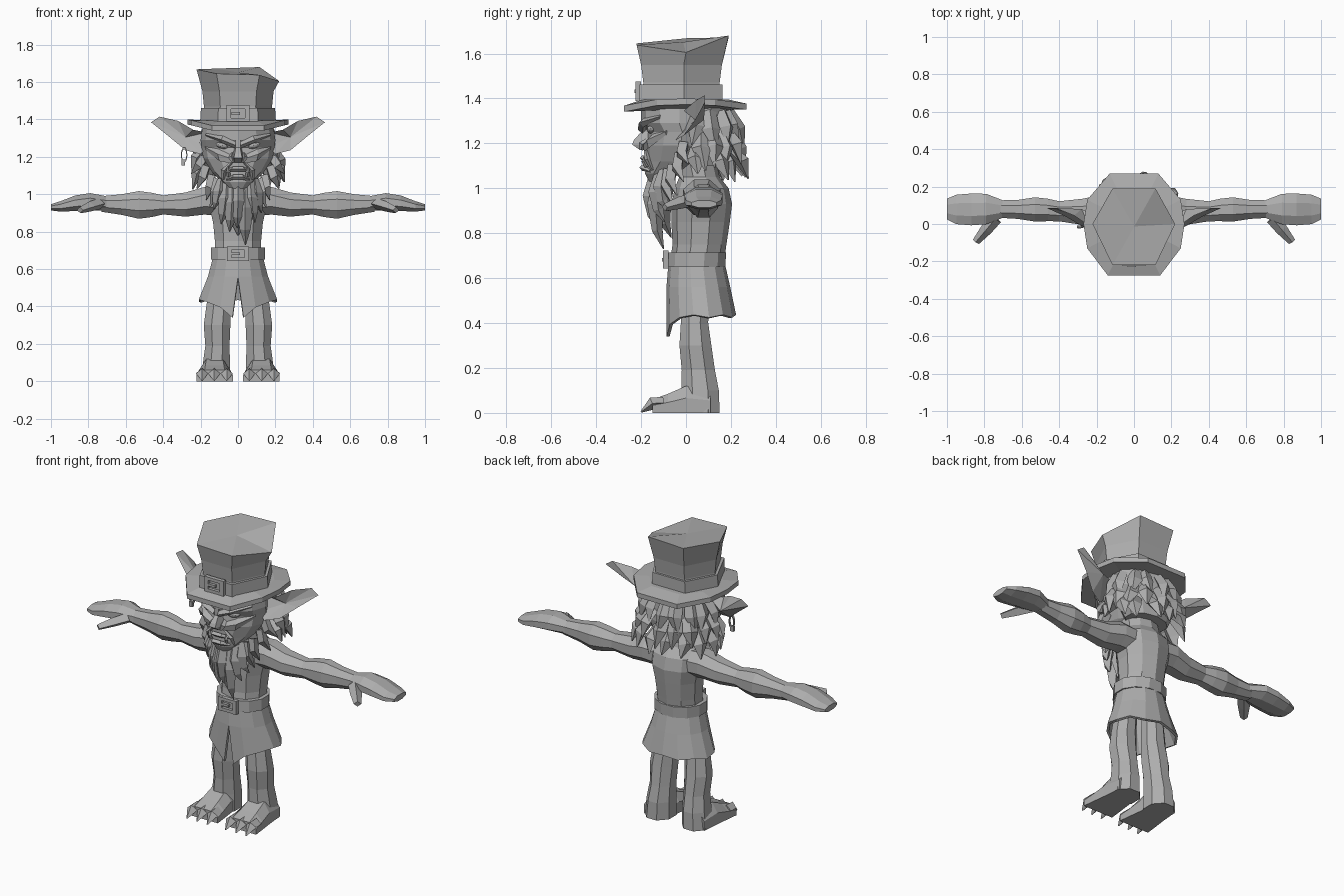
import bpy, bmesh, math, random
from mathutils import Vector as V

if "Cube" in bpy.data.objects:
    bpy.data.objects.remove(bpy.data.objects["Cube"])

random.seed(4)
mat = bpy.data.materials.new("clay grey")
mat.diffuse_color = (0.42, 0.42, 0.42, 1)
mat.use_nodes = True
mat.node_tree.nodes["Principled BSDF"].inputs["Base Color"].default_value = mat.diffuse_color


def finish(name, bm):
    bmesh.ops.recalc_face_normals(bm, faces=bm.faces)
    me = bpy.data.meshes.new(name)
    bm.to_mesh(me)
    bm.free()
    me.materials.append(mat)
    ob = bpy.data.objects.new(name, me)
    bpy.context.collection.objects.link(ob)
    return ob


def skin(bm, rings, caps=True):
    """Bridge closed rings of points into a tube."""
    vs = [[bm.verts.new(p) for p in r] for r in rings]
    n = len(vs[0])
    for a, b in zip(vs, vs[1:]):
        for i in range(n):
            bm.faces.new((a[i], a[(i + 1) % n], b[(i + 1) % n], b[i]))
    if caps:
        bm.faces.new(vs[0])
        bm.faces.new(vs[-1])
    return vs


def oval(n, ra, rb, phase=0.5):
    return [(ra * math.cos((i + phase) * math.tau / n), rb * math.sin((i + phase) * math.tau / n)) for i in range(n)]


def upright(bm, rows, n, phase=0.5):
    """Rows: z, centre x, centre y, radius x, radius y."""
    skin(bm, [[(cx + a, cy + b, z) for a, b in oval(n, rx, ry, phase)] for z, cx, cy, rx, ry in rows])


def spike(bm, path, widths, thick, side):
    """Tapered diamond-section lock along a path."""
    path, side = [V(p) for p in path], V(side).normalized()
    rings = []
    for i, (p, w) in enumerate(zip(path, widths)):
        d = path[min(i + 1, len(path) - 1)] - path[max(i - 1, 0)]
        t = d.cross(side).normalized()
        k = thick * w / max(widths)
        rings.append([p + side * w, p + t * k, p - side * w, p - t * k])
    skin(bm, rings)


def box(bm, c, s):
    r = [(-1, -1), (1, -1), (1, 1), (-1, 1)]
    skin(bm, [[(c[0] + a * s[0], c[1] + b * s[1], c[2] + k * s[2]) for a, b in r] for k in (-1, 1)])


def buckle(name, y, z, w, h):
    bm = bmesh.new()
    for s in (-1, 1):
        box(bm, (s * w, y, z), (.012, .012, h + .01))
        box(bm, (0, y, z + s * h), (w + .01, .012, .009))
    box(bm, (-.012, y - .008, z), (.022, .008, .007))
    finish(name, bm)


# torso and neck
bm = bmesh.new()
upright(bm, [(.64, 0, .045, .13, .12), (.75, 0, .06, .13, .12), (.85, 0, .065, .14, .13), (.93, 0, .07, .16, .135),
             (1.0, 0, .07, .16, .12), (1.05, 0, .06, .11, .09), (1.14, 0, .04, .1, .09)], 10)
finish("torso", bm)

# belt
bm = bmesh.new()
upright(bm, [(.65, 0, .045, .15, .135), (.715, 0, .048, .15, .135)], 12)
finish("belt", bm)
buckle("belt_buckle", -.09, .682, .047, .03)

# coat skirt, open at the front
bm = bmesh.new()
N = 14
cols = []
for i in range(N + 1):
    a = -math.pi / 2 + math.tau * i / N
    end = i in (0, N)
    hem_z = .34 if end else .395 if i in (1, N - 1) else .425 + .012 * (i % 2)
    col = []
    for z, rx, ry, cy in ((.67, .135, .125, .047), (.56, .165, .142, .055), (hem_z, .215, .155, .068)):
        x, y = rx * math.cos(a), cy + ry * math.sin(a)
        if end:
            x = 0
            z = max(z, .52) if z > .4 else z
            if z < .4:
                x = .03 if i == 0 else -.03
        col.append(bm.verts.new((x, y, z)))
    cols.append(col)
for a, b in zip(cols, cols[1:]):
    for k in range(2):
        bm.faces.new((a[k], b[k], b[k + 1], a[k + 1]))
ob = finish("coat_skirt", bm)
m = ob.modifiers.new("thickness", "SOLIDIFY")
m.thickness = .014

for s, tag in ((1, "left"), (-1, "right")):
    # leg
    bm = bmesh.new()
    upright(bm, [(.56, s * .09, .045, .06, .06), (.4, s * .103, .038, .072, .066), (.3, s * .112, .042, .077, .077),
                 (.19, s * .11, .055, .07, .08), (.1, s * .115, .063, .078, .09), (0, s * .12, .062, .085, .095)], 8)
    finish("leg_" + tag, bm)
    # foot with claws
    bm = bmesh.new()
    skin(bm, [[(s * (.125 + w * k), y, z * h) for k, z in ((-1, 0), (1, 0), (1, .55), (.55, 1), (-.55, 1), (-1, .55))]
              for y, w, h in ((.11, .07, .1), (0, .08, .12), (-.08, .09, .085), (-.15, .098, .06))])
    for x in (.06, .127, .192):
        spike(bm, [(s * x, -.1, .045), (s * x, -.15, .042), (s * x, -.2, .004)], (.03, .032, .004), .028, (1, 0, 0))
    finish("foot_" + tag, bm)
    # arm
    bm = bmesh.new()
    skin(bm, [[(s * x, cy + a, cz + b) for a, b in oval(8, ry, rz)] for x, cy, cz, ry, rz in (
        (.08, .07, .96, .09, .08), (.18, .07, .965, .09, .08), (.28, .065, .945, .075, .07), (.4, .068, .943, .058, .055),
        (.46, .075, .943, .065, .07), (.53, .078, .943, .07, .08), (.62, .078, .945, .055, .06), (.73, .08, .948, .05, .045))])
    finish("arm_" + tag, bm)
    # hand and thumb
    bm = bmesh.new()
    skin(bm, [[(s * x, cy + a, cz + b) for a, b in oval(8, ry, rz)] for x, cy, cz, ry, rz in (
        (.7, .08, .95, .05, .042), (.79, .08, .96, .088, .05), (.87, .078, .952, .092, .045),
        (.95, .078, .935, .085, .03), (1.0, .08, .93, .06, .018))])
    spike(bm, [(s * .74, .03, .95), (s * .79, -.03, .935), (s * .845, -.095, .915)], (.035, .032, .02), .03, (.8 * s, .6, 0))
    finish("hand_" + tag, bm)
    # ear: cupped leaf
    bm = bmesh.new()
    rim = [(.17, .02, 1.33), (.24, -.01, 1.345), (.32, .045, 1.392), (.42, .085, 1.415), (.465, .085, 1.385),
           (.365, .04, 1.305), (.28, -.01, 1.235), (.2, -.045, 1.215), (.16, -.02, 1.25)]
    vs = [bm.verts.new((s * x, y, z)) for x, y, z in rim]
    for depth in (.025, .065):
        c = bm.verts.new((s * .28, .015 + depth, 1.305))
        for i in range(len(vs)):
            bm.faces.new((vs[i - 1], vs[i], c))
    finish("ear_" + tag, bm)
    # eye, brow and cheek
    bm = bmesh.new()
    ret = bmesh.ops.create_icosphere(bm, subdivisions=2, radius=1)
    for v in ret["verts"]:
        v.co = V((s * .083 + v.co.x * .036, -.15 + v.co.y * .025, 1.262 + v.co.z * .02 + s * v.co.x * .006))
    finish("eye_" + tag, bm)
    bm = bmesh.new()
    spike(bm, [(s * .012, -.195, 1.262), (s * .08, -.19, 1.292), (s * .17, -.115, 1.318)], (.018, .02, .008), .022, (0, 0, 1))
    finish("brow_" + tag, bm)
    bm = bmesh.new()
    spike(bm, [(s * .03, -.18, 1.185), (s * .1, -.158, 1.21), (s * .172, -.085, 1.25)], (.022, .034, .014), .02, (0, .3, 1))
    spike(bm, [(s * .035, -.18, 1.17), (s * .075, -.172, 1.13), (s * .08, -.15, 1.08)], (.01, .016, .008), .012, (1, 0, 0))
    finish("cheek_" + tag, bm)
    # tusk
    bm = bmesh.new()
    spike(bm, [(s * .05, -.175, 1.095), (s * .053, -.188, 1.12), (s * .055, -.185, 1.15)], (.01, .011, .002), .01, (1, 0, 0))
    finish("tusk_" + tag, bm)

# head: rows of z, half width, front, back
bm = bmesh.new()
upright(bm, [(z, 0, (f + b) / 2, w, (b - f) / 2) for z, w, f, b in (
    (1.03, .045, -.165, -.08), (1.065, .085, -.182, -.03), (1.12, .14, -.178, .08), (1.19, .185, -.18, .13),
    (1.25, .195, -.172, .14), (1.29, .2, -.2, .14), (1.36, .19, -.2, .14))], 12, 0)
finish("head", bm)

# nose
bm = bmesh.new()
skin(bm, [[(-w, -.15, z), (-w * .6, y, z), (w * .6, y, z), (w, -.15, z)] for z, w, y in (
    (1.29, .022, -.2), (1.25, .02, -.2), (1.215, .03, -.232), (1.195, .036, -.24), (1.17, .03, -.205))])
for s in (-1, 1):
    spike(bm, [(s * .03, -.165, 1.215), (s * .036, -.195, 1.195), (s * .026, -.2, 1.17)], (.012, .016, .008), .016, (1, 0, 0))
finish("nose", bm)

# lips
bm = bmesh.new()
for z, w, y, h in ((1.135, .07, -.192, .013), (1.092, .06, -.195, .014)):
    spike(bm, [(-w, y + .035, z - .015), (-w * .4, y, z), (w * .4, y, z), (w, y + .035, z - .015)], (h * .5, h, h, h * .5), .014, (0, 0, 1))
finish("lips", bm)

# earring
bm = bmesh.new()
R = [[(-.288 + (.03 + a) * .5 * math.cos(t), -.015 + b, 1.21 + (.036 + a) * math.sin(t)) for a, b in oval(4, .008, .008)]
     for t in [math.tau * i / 10 for i in range(11)]]
skin(bm, R, False)
box(bm, (-.293, -.015, 1.17), (.01, .008, .015))
finish("earring", bm)

# hair: cap plus tiers of pointed locks round the back
bm = bmesh.new()
upright(bm, [(1.1, 0, .1, .13, .09), (1.2, 0, .09, .18, .12), (1.36, 0, .07, .19, .13)], 10)
for top, drop, out, count in ((1.34, .16, .03, 9), (1.26, .17, .045, 9), (1.18, .14, .05, 8)):
    for i in range(count):
        a = math.radians(-5 + 190 * (i + random.uniform(-.2, .2)) / (count - 1))
        d, side = V((math.cos(a), math.sin(a), 0)), V((-math.sin(a), math.cos(a), 0))
        p = V((.17 * d.x, .07 + .12 * d.y, top))
        o, f = out + random.uniform(0, .02), drop * random.uniform(.8, 1.1)
        spike(bm, [p, p + d * o + V((0, 0, -f * .45)), p + d * (o + .02) + side * random.uniform(-.03, .03) + V((0, 0, -f))],
              (.035, .042, .004), .03, side)
finish("hair", bm)

# beard: side whiskers and hanging locks
bm = bmesh.new()
for s in (-1, 1):
    for x, y, z, dx, dz in ((.18, -.01, 1.2, .07, .09), (.17, -.03, 1.15, .05, .12), (.14, -.06, 1.1, .03, .13), (.11, -.08, 1.08, .04, .15)):
        spike(bm, [(s * x, y, z), (s * (x + dx * .4), y - .01, z - dz * .5), (s * (x + dx), y + .02, z - dz)],
              (.03, .032, .003), .028, (s * .6, -.6, .3))
for x, top, tx, tz, w, y in ((-.09, 1.08, -.13, .92, .035, -.1), (.09, 1.08, .125, .9, .035, -.1), (-.06, 1.07, -.09, .84, .04, -.115),
                             (.065, 1.07, .09, .85, .04, -.12), (-.03, 1.06, -.045, .8, .042, -.13), (.035, 1.06, .04, .73, .045, -.125),
                             (0, 1.06, -.005, .82, .04, -.145), (.01, 1.03, .0, .78, .06, -.09)):
    spike(bm, [(x, y + .01, top), (x * 1.1, y - .012, top * .6 + tz * .4), (x * .4 + tx * .6, y - .003, top * .25 + tz * .75), (tx, y + .025, tz)],
          (w * .8, w, w * .65, .003), .036, (1, 0, 0))
finish("beard", bm)

# hat brim, sides curled up
bm = bmesh.new()
half = [(.13, .27), (.25, .13), (.27, 0), (.25, -.13), (.14, -.275)]
edge = half + [(-x, y) for x, y in reversed(half)]
lift = lambda x, y: .03 * (abs(x) / .27) ** 2 - .01 * (y < -.2)
rows = [[(x * k, y * k, z + (lift(x, y) if k > .9 else .02)) for x, y in edge]
        for k, z in ((.6, 1.33), (1, 1.343), (1, 1.382 - .012), (.7, 1.375))]
skin(bm, rows)
finish("hat_brim", bm)

# hat crown: flared, tilted six-sided top
bm = bmesh.new()
crown = []
for z, rx, f, b in ((1.375, .19, -.195, .15), (1.47, .182, -.19, .15), (1.55, .19, -.2, .16)):
    crown.append([(rx, -.01, z), (rx * .52, b, z), (-rx * .52, b, z), (-rx, -.01, z), (-rx * .52, f, z), (rx * .52, f, z)])
crown.append([(.22, 0, 1.605), (.115, .19, 1.68), (-.115, .19, 1.672), (-.222, 0, 1.668), (-.115, -.22, 1.645), (.115, -.22, 1.638)])
top = skin(bm, crown)[-1]
bm.faces.ensure_lookup_table()
bmesh.ops.poke(bm, faces=[bm.faces[-1]])
finish("hat_crown", bm)

# hat band
bm = bmesh.new()
skin(bm, [[(rx * k, y, z) for k, y in ((1, -.01), (.53, .162), (-.53, .162), (-1, -.01), (-.53, -.207), (.53, -.207))]
          for z, rx in ((1.385, .203), (1.462, .198))])
finish("hat_band", bm)
buckle("hat_buckle", -.213, 1.432, .05, .034)
